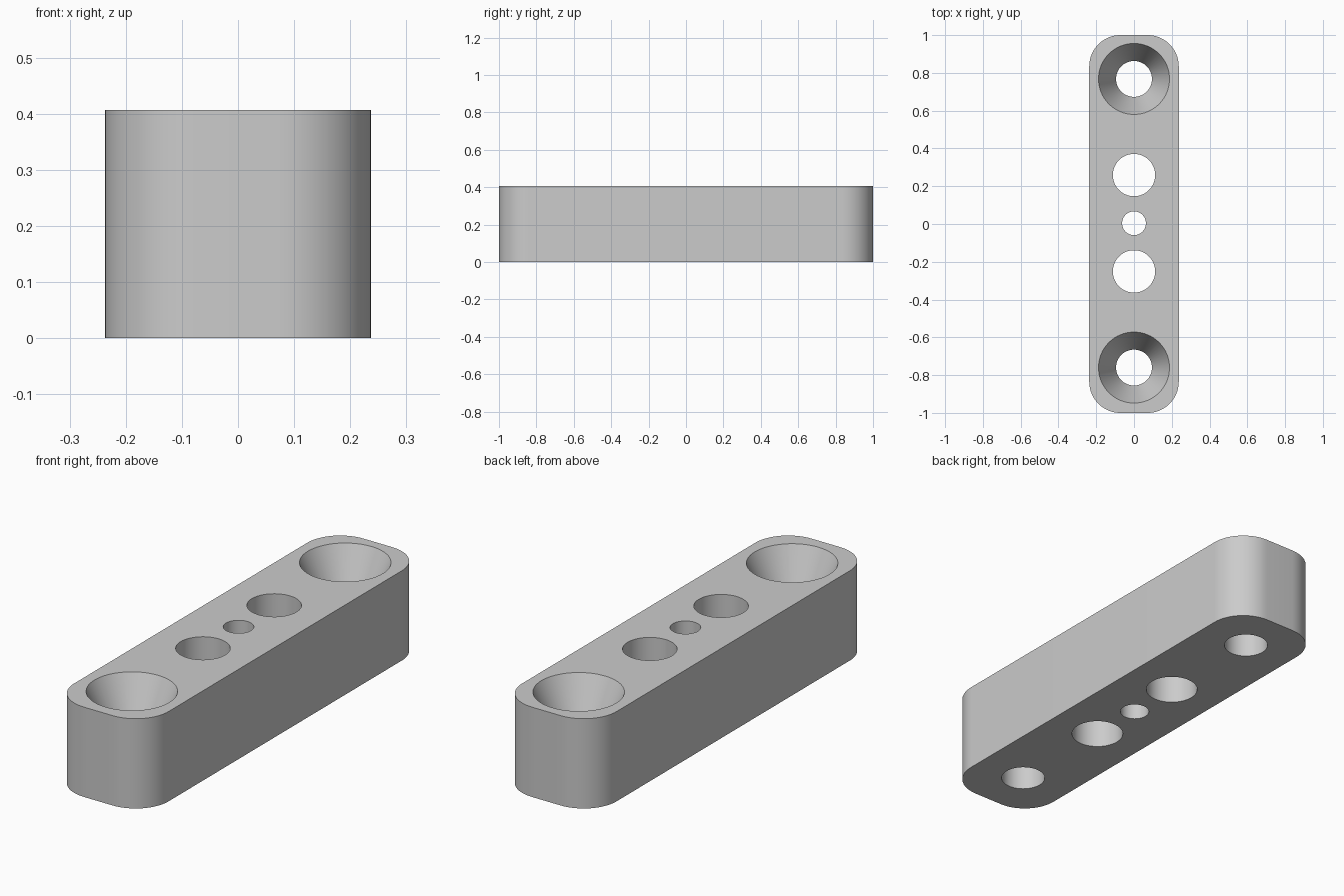
import bpy
import bmesh
from math import cos, sin, pi

cube = bpy.data.objects.get("Cube")
if cube:
    bpy.data.objects.remove(cube, do_unlink=True)

HALF_W, HALF_L, HEIGHT, CORNER = 0.237, 1.0, 0.407, 0.165
SINK_DEPTH = 0.2
SHIFT = 0.004  # hole row sits slightly toward the back

grey = bpy.data.materials.new("plain grey")
grey.use_nodes = True
grey.diffuse_color = (0.6, 0.6, 0.6, 1)
grey.node_tree.nodes["Principled BSDF"].inputs["Base Color"].default_value = (0.6, 0.6, 0.6, 1)


def loft(name, rings):
    """Closed solid skinned through rings of equal point count."""
    bm = bmesh.new()
    loops = [[bm.verts.new(p) for p in ring] for ring in rings]
    n = len(loops[0])
    for low, high in zip(loops, loops[1:]):
        for i in range(n):
            j = (i + 1) % n
            bm.faces.new((low[i], low[j], high[j], high[i]))
    bm.faces.new(loops[0][::-1])
    bm.faces.new(loops[-1])
    mesh = bpy.data.meshes.new(name)
    bm.to_mesh(mesh)
    bm.free()
    mesh.materials.append(grey)
    obj = bpy.data.objects.new(name, mesh)
    bpy.context.collection.objects.link(obj)
    return obj


def circle(y, r, z, n=64):
    return [(r * cos(2 * pi * i / n), y + r * sin(2 * pi * i / n), z) for i in range(n)]


def rounded_rectangle(z, steps=16):
    ring = []
    for k, (sx, sy) in enumerate([(1, 1), (-1, 1), (-1, -1), (1, -1)]):
        for i in range(steps + 1):
            a = pi / 2 * (k + i / steps)
            ring.append((sx * (HALF_W - CORNER) + CORNER * cos(a),
                         sy * (HALF_L - CORNER) + CORNER * sin(a), z))
    return ring


# Rounded bar
bar = loft("mounting_bar", [rounded_rectangle(0), rounded_rectangle(HEIGHT)])

# Cutters: straight holes in the middle, countersunk holes at the ends
cutters = []
for y, r in [(-0.255, 0.112), (0, 0.063), (0.255, 0.112)]:
    cutters.append(loft("hole_cutter", [circle(y + SHIFT, r, z) for z in (-0.1, HEIGHT + 0.1)]))
for y in (-0.764, 0.764):
    profile = [(0.095, -0.1), (0.095, HEIGHT - SINK_DEPTH), (0.188, HEIGHT), (0.188, HEIGHT + 0.1)]
    cutters.append(loft("countersink_cutter", [circle(y + SHIFT, r, z) for r, z in profile]))

# Cut the holes, then drop the cutters
bpy.ops.object.select_all(action="DESELECT")
bpy.context.view_layer.objects.active = bar
bar.select_set(True)
for cutter in cutters:
    cutter.hide_render = True
    cut = bar.modifiers.new("hole", "BOOLEAN")
    cut.operation = "DIFFERENCE"
    cut.solver = "EXACT"
    cut.object = cutter
    bpy.ops.object.modifier_apply(modifier=cut.name)
    bpy.data.objects.remove(cutter, do_unlink=True)

bpy.ops.object.shade_smooth_by_angle(angle=pi / 9)
